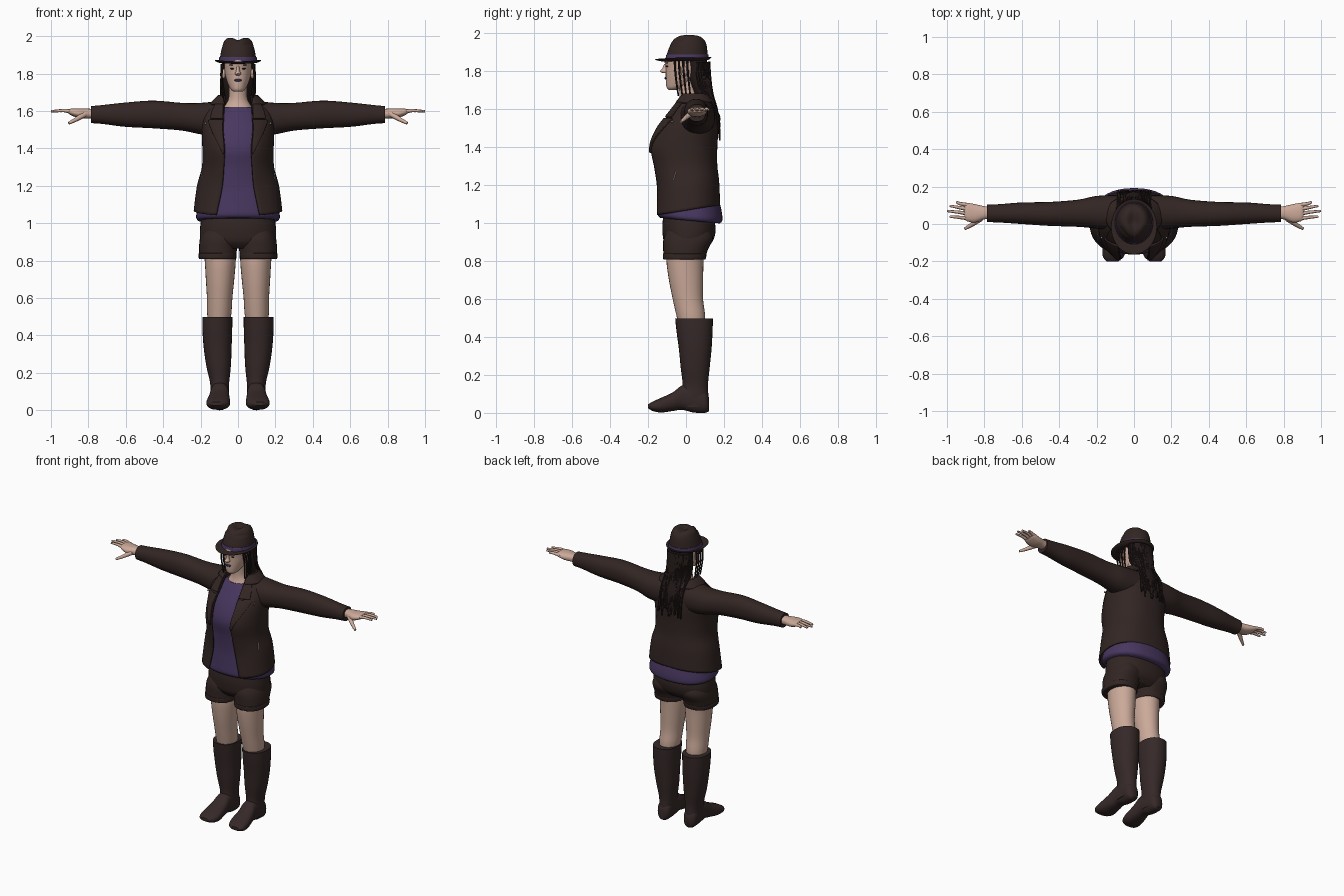
import bpy, bmesh, math, random
from mathutils import Vector

random.seed(4)
cube = bpy.data.objects.get("Cube")
if cube:
    bpy.data.objects.remove(cube, do_unlink=True)
parts = []


def material(name, r, g, b):
    m = bpy.data.materials.new(name)
    m.use_nodes = True
    m.diffuse_color = (r, g, b, 1)
    bsdf = m.node_tree.nodes["Principled BSDF"]
    bsdf.inputs["Base Color"].default_value = (r, g, b, 1)
    bsdf.inputs["Roughness"].default_value = 0.8
    return m


skin = material("skin", 0.6, 0.4, 0.32)
cloth = material("dark_brown_cloth", 0.032, 0.019, 0.017)
leather = material("boot_leather", 0.036, 0.022, 0.021)
purple = material("purple_cloth", 0.064, 0.038, 0.115)
hair_mat = material("dark_hair", 0.018, 0.011, 0.01)
lip_mat = material("dark_blue_lips", 0.025, 0.025, 0.07)
metal = material("zip_metal", 0.35, 0.33, 0.33)


def add_object(name, bm, mat):
    bmesh.ops.recalc_face_normals(bm, faces=bm.faces[:])
    me = bpy.data.meshes.new(name)
    bm.to_mesh(me)
    bm.free()
    me.materials.append(mat)
    ob = bpy.data.objects.new(name, me)
    bpy.context.collection.objects.link(ob)
    parts.append(ob)
    return ob


def skin_rows(name, rows, mat, closed=True):
    """Join rows of points; closed rows become a capped solid."""
    bm = bmesh.new()
    vs = [[bm.verts.new(p) for p in row] for row in rows]
    n = len(rows[0])
    for a, b in zip(vs, vs[1:]):
        for i in range(n if closed else n - 1):
            j = (i + 1) % n
            bm.faces.new((a[i], a[j], b[j], b[i]))
    if closed:
        bm.faces.new(vs[0])
        bm.faces.new(vs[-1])
    return add_object(name, bm, mat)


def spline(keys, u):
    """Smooth interpolation through a list of equal-length tuples."""
    i = min(int(u), len(keys) - 2)
    t = u - i
    p0, p1, p2, p3 = (keys[max(0, min(len(keys) - 1, i + k))] for k in (-1, 0, 1, 2))
    return [b + t * ((c - a) + t * (2 * a - 5 * b + 4 * c - d + t * (3 * (b - c) + d - a))) / 2
            if t < 1 else c for a, b, c, d in zip(p0, p1, p2, p3)]


def power(v, n):
    return math.copysign(abs(v) ** (2 / n), v)


def loft(name, keys, mat, axis="z", side=1, n=2.0, segs=28, steps=5, shape=None):
    """Keys hold position on the axis, then low/high limits on the other two."""
    rows = []
    for k in range((len(keys) - 1) * steps + 1):
        t, a0, a1, b0, b1 = spline(keys, k / steps)
        row = []
        for i in range(segs):
            ang = math.tau * i / segs
            a = (a0 + a1) / 2 + (a1 - a0) / 2 * power(math.cos(ang), n)
            b = (b0 + b1) / 2 + (b1 - b0) / 2 * power(math.sin(ang), n)
            p = Vector({"z": (a, b, t), "x": (t, a, b), "y": (a, t, b)}[axis])
            if shape:
                shape(p)
            p.x *= side
            row.append(p)
        rows.append(row)
    return skin_rows(name, rows, mat)


def sym(*keys):
    return [(z, -w, w, f, b) for z, w, f, b in keys]


def tube(name, pts, r0, r1, mat, segs=8, steps=4):
    rows, total = [], (len(pts) - 1) * steps
    path = [Vector(spline(pts, k / steps)) for k in range(total + 1)]
    for k, p in enumerate(path):
        d = path[min(k + 1, total)] - path[max(k - 1, 0)]
        q = d.to_track_quat("Z", "Y")
        r = r0 + (r1 - r0) * k / total
        rows.append([p + q @ Vector((r * math.cos(math.tau * i / segs),
                                     r * math.sin(math.tau * i / segs), 0)) for i in range(segs)])
    return skin_rows(name, rows, mat)


def ellipsoid(name, loc, size, mat):
    bm = bmesh.new()
    bmesh.ops.create_uvsphere(bm, u_segments=16, v_segments=10, radius=1)
    for v in bm.verts:
        v.co = Vector(loc) + Vector(c * s for c, s in zip(v.co, size))
    return add_object(name, bm, mat)


# Head, neck and face
loft("neck", sym((1.57, .1, -.07, .1), (1.62, .075, -.045, .08), (1.67, .05, -.035, .065),
                 (1.76, .05, -.04, .06)), skin)
loft("head", sym((1.703, .022, -.092, -.05), (1.715, .038, -.102, -.01), (1.74, .052, -.106, .04),
                 (1.78, .066, -.107, .075), (1.82, .072, -.108, .09), (1.86, .073, -.112, .09),
                 (1.9, .065, -.09, .085)), skin)
loft("nose", sym((1.84, .007, -.115, -.09), (1.815, .01, -.126, -.09), (1.8, .016, -.137, -.09),
                 (1.79, .011, -.12, -.09)), skin, segs=14)
ellipsoid("lips", (0, -.106, 1.764), (.021, .008, .007), lip_mat)
for s, word in ((1, "left"), (-1, "right")):
    ellipsoid(word + "_eye", (s * .03, -.1, 1.826), (.012, .005, .004), hair_mat)
    ellipsoid(word + "_eyebrow", (s * .032, -.1, 1.845), (.017, .005, .003), hair_mat)
    ellipsoid(word + "_ear", (s * .076, -.01, 1.8), (.01, .017, .028), skin)

# Hair: main mass, loose locks on the back, strands by the face
loft("hair", sym((1.89, .08, -.02, .1), (1.82, .082, .0, .12), (1.75, .08, .01, .13),
                 (1.68, .07, .04, .145), (1.6, .065, .08, .168), (1.52, .045, .12, .175),
                 (1.47, .02, .15, .172)), hair_mat)
for i in range(30):
    x = -.085 + .17 * i / 29
    y = .03 + .09 * math.sqrt(1 - (x / .09) ** 2)
    j = random.uniform(-.015, .015)
    tube("back_hair_lock", [(x, y, 1.85), (x * 1.05, y + .012, 1.72), (x * .9 + j, .155, 1.61),
                            (x * .8 + 2 * j, .178, random.uniform(1.43, 1.57))],
         .009, .004, hair_mat, segs=6)
for s in (1, -1):
    for k in range(4):
        y = -.06 + .022 * k
        tube("side_hair_lock", [(s * .078, y, 1.87), (s * .088, y + .005, 1.78),
                                (s * .08, y + .02, 1.67 - .01 * k)], .007, .004, hair_mat, segs=6)


# Hat: creased crown, band and curled brim
def crease(p):
    if p.z > 1.95:
        p.z -= .012 * math.exp(-(p.x / .025) ** 2) * (p.z - 1.95) / .04
        p.x *= 1 - .25 * max(0, -p.y) / .07


def curl(p):
    p.z += .5 * p.x ** 2 + .6 * max(0, p.y) ** 2


loft("hat_crown", sym((1.86, .099, -.105, .115), (1.9, .094, -.098, .113), (1.94, .085, -.082, .108),
                      (1.972, .074, -.066, .096), (1.988, .058, -.046, .078), (1.992, .036, -.025, .055),
                      (1.985, .01, .0, .02)), cloth, shape=crease, segs=36)
loft("hat_band", sym((1.862, .1, -.107, .117), (1.866, .102, -.108, .119), (1.886, .1, -.104, .118),
                     (1.888, .096, -.1, .114)), purple, segs=36)
loft("hat_brim", sym((1.852, .07, -.07, .08), (1.852, .1, -.12, .115), (1.859, .12, -.157, .13),
                     (1.865, .121, -.159, .132), (1.864, .1, -.12, .115), (1.864, .07, -.07, .08)),
     cloth, shape=curl, segs=40)


# Shirt with a hem that drops at the back
def shirt_hem(p):
    p.z -= .1 * p.y * max(0, 1 - (p.z - 1) / .2)


loft("shirt", sym((1.015, .212, -.135, .178), (1.035, .224, -.15, .192), (1.1, .212, -.147, .182),
                  (1.2, .195, -.142, .15), (1.3, .165, -.15, .14), (1.4, .165, -.163, .14),
                  (1.5, .165, -.128, .14), (1.58, .13, -.078, .12), (1.622, .085, -.047, .1)),
     purple, n=2.3, segs=40, shape=shirt_hem)

# Open jacket: height, half width, front, back, opening, chest fullness
JACKET = [(1.067, .232, -.165, .175, .115, 0), (1.2, .214, -.157, .17, .085, 0),
          (1.3, .188, -.165, .16, .075, .008), (1.4, .186, -.172, .16, .07, .02),
          (1.5, .188, -.143, .165, .078, .01), (1.58, .18, -.088, .155, .075, 0),
          (1.64, .13, -.045, .13, .072, 0), (1.68, .088, -.02, .11, .066, 0)]
SQUARE = 2.3


def opening(u):
    k = spline(JACKET, u)
    return math.asin((k[4] / k[1]) ** (SQUARE / 2))


def jacket_point(u, ang, out=0.0):
    z, w, f, b, _, full = spline(JACKET, u)
    x = (w + out) * power(math.sin(ang), SQUARE)
    y = (f + b) / 2 - ((b - f) / 2 + out) * power(math.cos(ang), SQUARE)
    if math.cos(ang) > 0:
        y -= full * math.exp(-((abs(x) - .1) / .06) ** 2)
    return Vector((x, y, z + .16 * y * max(0, 1 - (z - 1.067) / .3)))


def jacket_patch(name, u0, u1, limits, out, thick, rows=30, cols=16):
    grid = []
    for r in range(rows + 1):
        u = u0 + (u1 - u0) * r / rows
        a, b = limits(u)
        grid.append([jacket_point(u, a + (b - a) * c / cols, out) for c in range(cols + 1)])
    ob = skin_rows(name, grid, cloth, closed=False)
    mod = ob.modifiers.new("thickness", "SOLIDIFY")
    mod.thickness, mod.offset = thick, 0
    return ob


jacket_patch("jacket_body", 0, 7, lambda u: (opening(u), math.tau - opening(u)), 0, .01, 42, 64)
jacket_patch("jacket_collar", 5.9, 7, lambda u: (opening(u), math.tau - opening(u)), .013, .012, 8, 48)
for s, word in ((1, "left"), (-1, "right")):
    jacket_patch(word + "_lapel", 2.7, 4.6,
                 lambda u: (s * opening(u), s * (opening(u) + .04 + .26 * (u - 2.7))), .009, .01)
    jacket_patch(word + "_upper_lapel", 4.72, 6.2,
                 lambda u: (s * opening(u), s * (opening(u) + .42)), .011, .01)
    # Zip pulls on the pocket and lapel
    tube(word + "_pocket_zip", [jacket_point(u, s * a, .006) for u, a in ((1.3, 1.2), (1.7, 1.3))],
         .003, .003, metal, segs=6)
    ellipsoid(word + "_lapel_stud", jacket_point(4.4, s * 1.0, .015), (.006,) * 3, metal)

    # Sleeve and hand
    loft(word + "_sleeve", [(.09, -.04, .155, 1.46, 1.655), (.2, -.025, .15, 1.475, 1.643),
                            (.3, -.015, .13, 1.495, 1.643), (.45, -.01, .118, 1.507, 1.655),
                            (.6, 0, .115, 1.515, 1.645), (.72, .008, .106, 1.53, 1.632),
                            (.785, .01, .104, 1.535, 1.626)], cloth, "x", s, 2.2)
    loft(word + "_palm", [(.76, .025, .092, 1.555, 1.61), (.8, .025, .095, 1.56, 1.612),
                          (.85, .008, .106, 1.562, 1.613), (.89, .014, .112, 1.575, 1.613),
                          (.905, .025, .105, 1.585, 1.608)], skin, "x", s, 2.3)
    for finger, y, tip_x, tip_y in (("little", .1, .95, .118), ("ring", .077, .985, .097),
                                    ("middle", .054, 1.0, .07), ("index", .03, .985, .04)):
        tube(f"{word}_{finger}_finger", [(s * .88, y, 1.594), (s * .93, (y + tip_y) / 2, 1.602),
                                         (s * tip_x, tip_y, 1.598)], .012, .006, skin)
    tube(word + "_thumb", [(s * .82, .03, 1.582), (s * .865, -.002, 1.555),
                           (s * .905, -.026, 1.534)], .017, .007, skin)

    # Shorts leg with rolled cuff
    loft(word + "_shorts_leg", [(.812, .012, .205, -.118, .1), (.86, .006, .208, -.12, .115),
                                (.92, .005, .203, -.118, .142), (.98, .03, .18, -.09, .12)],
         cloth, side=s, n=2.3)
    loft(word + "_shorts_cuff", [(.808, .012, .203, -.116, .1), (.813, .009, .21, -.121, .104),
                                 (.835, .008, .211, -.122, .108), (.84, .012, .206, -.118, .104)],
         cloth, side=s, n=2.3)
    # Bare leg
    loft(word + "_leg", [(.88, .015, .185, -.1, .1), (.8, .012, .178, -.103, .093),
                         (.7, .02, .172, -.09, .09), (.6, .03, .166, -.07, .09),
                         (.52, .035, .165, -.052, .1), (.45, .045, .16, -.035, .1)], skin, side=s)
    # Boot: shaft and foot
    loft(word + "_boot_shaft", [(.497, .03, .19, -.057, .142), (.43, .031, .19, -.05, .14),
                                (.34, .034, .184, -.038, .135), (.24, .038, .17, -.028, .125),
                                (.15, .047, .15, -.018, .116), (.09, .05, .146, -.03, .118),
                                (.03, .055, .142, -.03, .118)], leather, side=s, n=2.2)
    loft(word + "_boot_foot", [(.122, .075, .12, .01, .08), (.1, .055, .142, 0, .12),
                               (.04, .05, .145, .002, .15), (-.02, .048, .148, .016, .145),
                               (-.07, .045, .158, .01, .108), (-.13, .042, .168, .002, .08),
                               (-.175, .055, .166, .01, .06), (-.2, .085, .145, .025, .045)],
         leather, "y", s, 2.4)

# Seat of the shorts
loft("shorts_seat", sym((1.06, .19, -.115, .13), (1.0, .2, -.124, .152), (.95, .204, -.124, .155),
                        (.9, .197, -.115, .138), (.865, .15, -.085, .1)), cloth, n=2.3, segs=36)

# Smooth shading with sharp edges kept
bpy.ops.object.select_all(action="DESELECT")
for ob in parts:
    ob.select_set(True)
bpy.context.view_layer.objects.active = parts[0]
bpy.ops.object.shade_smooth_by_angle(angle=math.radians(50))
